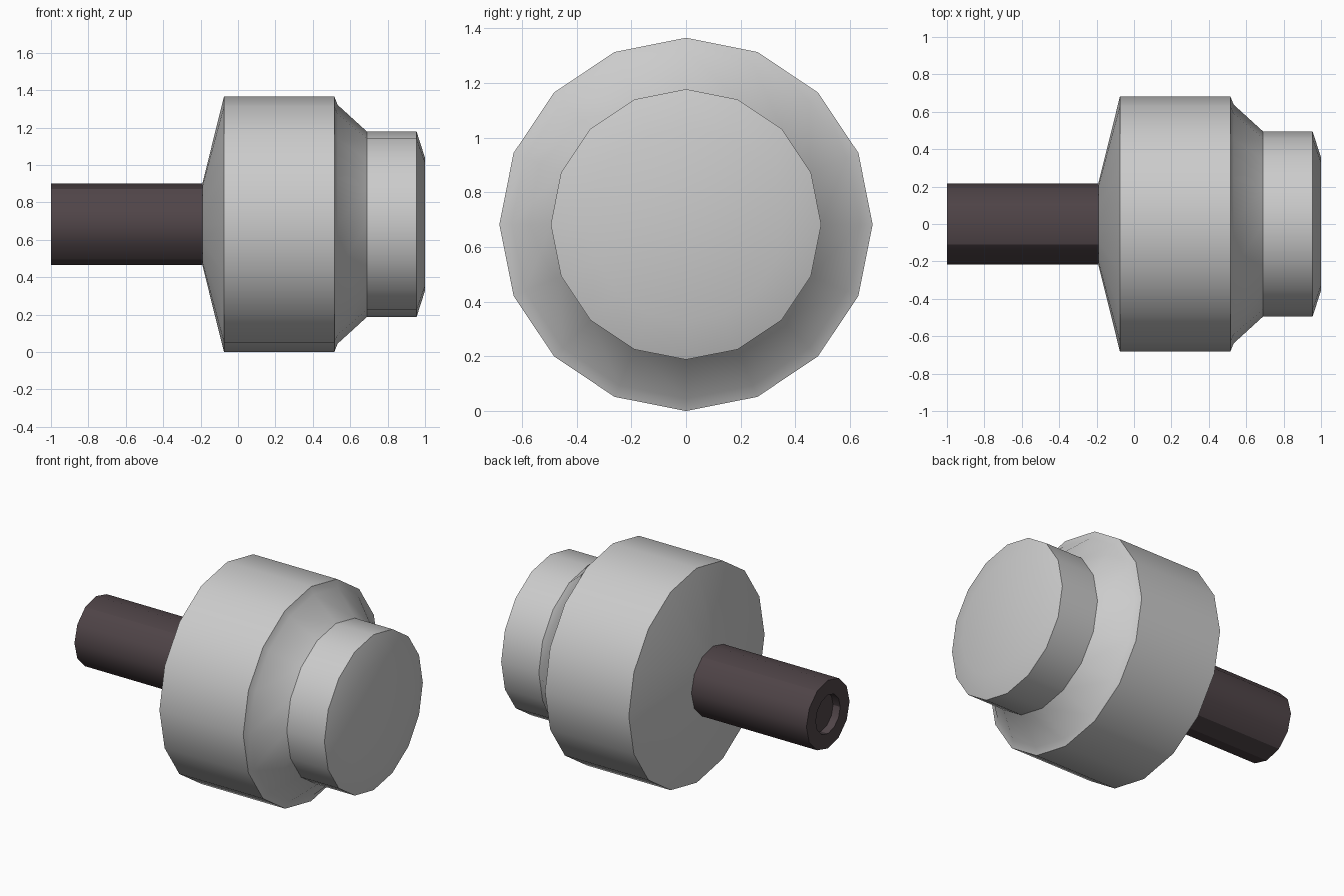
import bpy, bmesh
from math import cos, sin, tau, radians

if "Cube" in bpy.data.objects:
    bpy.data.objects.remove(bpy.data.objects["Cube"])

AXIS_Z = 0.683


def lathe(name, profile, sides):
    """Turn an (x, radius) profile around the horizontal axis and cap both ends."""
    bm = bmesh.new()
    rings = [[bm.verts.new((x, r * sin(tau * i / sides), AXIS_Z + r * cos(tau * i / sides)))
              for i in range(sides)] for x, r in profile]
    for a, b in zip(rings, rings[1:]):
        for i in range(sides):
            j = (i + 1) % sides
            bm.faces.new((a[i], a[j], b[j], b[i]))
    bm.faces.new(rings[0])
    bm.faces.new(rings[-1])
    bmesh.ops.recalc_face_normals(bm, faces=bm.faces)
    mesh = bpy.data.meshes.new(name)
    bm.to_mesh(mesh)
    bm.free()
    obj = bpy.data.objects.new(name, mesh)
    bpy.context.collection.objects.link(obj)
    bpy.ops.object.select_all(action='DESELECT')
    obj.select_set(True)
    bpy.context.view_layer.objects.active = obj
    bpy.ops.object.shade_smooth_by_angle(angle=radians(30))
    return obj


# Stepped head: tapered back, wide drum, sloped shoulder, narrow domed nose
lathe("head", [(-0.19, 0.22), (-0.075, 0.683), (0.515, 0.683), (0.533, 0.638),
               (0.69, 0.495), (0.955, 0.495), (1.0, 0.355)], 16)

# Dark shaft with a shallow round recess in its free end
shaft = lathe("shaft", [(-0.185, 0.217), (-1.0, 0.217), (-1.0, 0.123), (-0.95, 0.123)], 12)
dark = bpy.data.materials.new("dark_brown")
dark.diffuse_color = (0.08, 0.059, 0.065, 1)
dark.use_nodes = True
dark.node_tree.nodes["Principled BSDF"].inputs["Base Color"].default_value = dark.diffuse_color
shaft.data.materials.append(dark)
